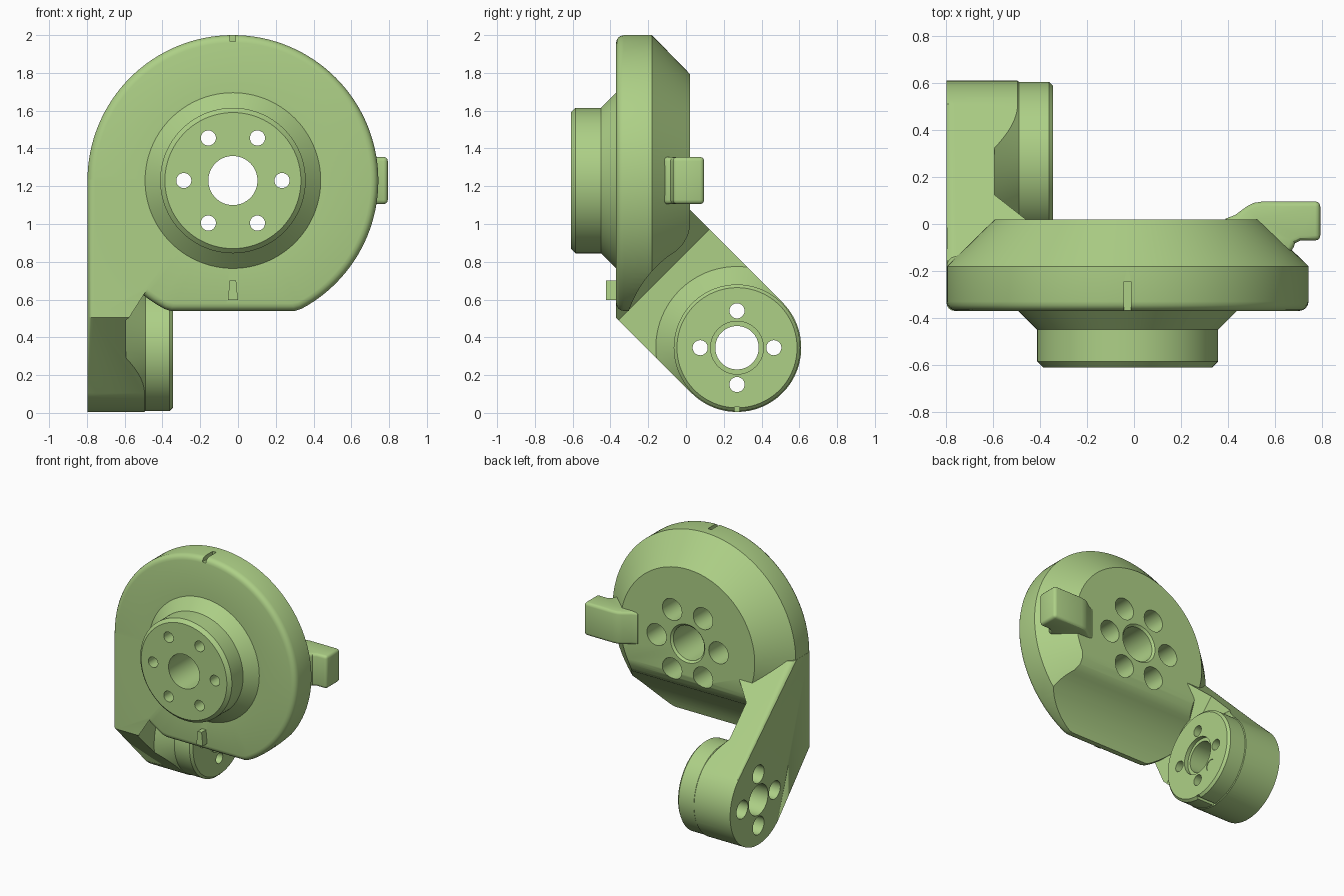
import bpy, bmesh
from math import sin, cos, pi, radians, sqrt

if "Cube" in bpy.data.objects:
    bpy.data.objects.remove(bpy.data.objects["Cube"])

CX, CZ = -0.027, 1.23        # disc axis (along y)
BY, BZ, BR = 0.27, 0.345, 0.34   # boss axis (along x) and radius
X0 = -0.798                  # outer face of the arm

mat = bpy.data.materials.new("green")
mat.diffuse_color = (0.42, 0.63, 0.24, 1)
mat.use_nodes = True
mat.node_tree.nodes["Principled BSDF"].inputs["Base Color"].default_value = mat.diffuse_color


def finish(name, bm):
    bmesh.ops.recalc_face_normals(bm, faces=bm.faces)
    me = bpy.data.meshes.new(name)
    bm.to_mesh(me)
    bm.free()
    ob = bpy.data.objects.new(name, me)
    bpy.context.collection.objects.link(ob)
    me.materials.append(mat)
    return ob


def loft(rings):
    bm = bmesh.new()
    vr = [[bm.verts.new(p) for p in r] for r in rings]
    n = len(vr[0])
    for a, b in zip(vr, vr[1:]):
        for i in range(n):
            j = (i + 1) % n
            bm.faces.new((a[i], a[j], b[j], b[i]))
    bm.faces.new(vr[0])
    bm.faces.new(vr[-1][::-1])
    return bm


def prism(name, pts, lo, hi, place):
    return finish(name, loft([[place(a, b, h) for a, b in pts] for h in (lo, hi)]))


def along_x(a, b, h): return (h, a, b)
def along_z(a, b, h): return (a, b, h)
def along_y(a, b, h): return (a, h, b)


def revolve(name, prof, axis, c, n=32):
    """prof holds (radius, axial position); c is the centre in the cross plane."""
    place = along_y if axis == 'Y' else along_x
    return finish(name, loft([[place(c[0] + r * cos(2 * pi * i / n), c[1] + r * sin(2 * pi * i / n), h)
                               for i in range(n)] for r, h in prof]))


def box(name, x, y, z):
    return prism(name, [(x[0], y[0]), (x[1], y[0]), (x[1], y[1]), (x[0], y[1])], z[0], z[1], along_z)


def boolean(ob, other, op='DIFFERENCE'):
    m = ob.modifiers.new("b", 'BOOLEAN')
    m.object, m.operation, m.solver = other, op, 'EXACT'
    apply(ob)
    bpy.data.objects.remove(other)


def apply(ob):
    bpy.ops.object.select_all(action='DESELECT')
    bpy.context.view_layer.objects.active = ob
    ob.select_set(True)
    for m in list(ob.modifiers):
        bpy.ops.object.modifier_apply(modifier=m.name)


# disc with rounded front rim, chamfered back and raised hub
body = revolve("joint_body", [(0.565, 0.02), (0.77, -0.18), (0.77, -0.33), (0.766, -0.346), (0.758, -0.358),
                              (0.746, -0.366), (0.73, -0.37), (0.465, -0.37), (0.385, -0.45),
                              (0.385, -0.585), (0.36, -0.61)], 'Y', (CX, CZ), 128)
# flatten the bottom, keeping the rim rounding
for v in body.data.vertices:
    r = sqrt((v.co.x - CX) ** 2 + (v.co.z - CZ) ** 2)
    if r > 0.7:
        v.co.z = max(v.co.z, 0.54 + 0.77 - r)

# curved clearance at the lower back of the disc
arc = [(BY + 0.605 * cos(radians(a)), BZ + 0.605 * sin(radians(a))) for a in range(122, 166, 3)]
pts = [(0.03, 1.03), (0.02, 0.98), (0.01, 0.94), (-0.015, 0.895)] + arc + [(-0.314, 0.4), (0.5, 0.4), (0.5, 1.03)]
boolean(body, prism("clearance", pts, -0.95, 1, along_x))

# slanted arm ending in the round boss
k = BR / sqrt(2)
ring = [(BY + BR * cos(radians(a)), BZ + BR * sin(radians(a))) for a in range(-135, 46, 4)]
top = BY + BZ + 2 * k
outline = ring + [(top - 1.235, 1.235), (-0.37, 1.235), (-0.37, BY + BZ - 2 * k + 0.37)]
bm = loft([[along_x(a, b, h) for a, b in outline] for h in (X0, -0.345)])
edges = [e for e in bm.edges if all(v.co.x < X0 + 0.001 for v in e.verts)
         and not all(v.co.z > 1.2 for v in e.verts)]
bmesh.ops.bevel(bm, geom=edges, offset=0.035, segments=4, profile=0.5, affect='EDGES')
arm = finish("arm", bm)

# pocket between the disc and the boss, with a ramp and a conical flank
pocket = prism("pocket", [(-0.593, -0.60), (-0.25, -0.98), (-0.25, 0.7), (-0.593, 0.7)], -1, 2,
               lambda x, s, t: (x, (t + s) / sqrt(2), (t - s) / sqrt(2)))
boolean(pocket, revolve("flank", [(0.455, -0.62), (0.335, -0.49), (0.335, -0.362), (0.318, -0.345),
                                  (0.318, -0.2)], 'X', (BY, BZ), 96))
boolean(arm, pocket)
boolean(body, arm, 'UNION')

# side lug
lug = prism("side_lug", [(0.38, 0.0), (0.39, 0.023), (0.43, 0.038), (0.48, 0.075), (0.51, 0.09), (0.55, 0.096),
                         (0.793, 0.096), (0.793, -0.07), (0.71, -0.07), (0.685, -0.082), (0.672, -0.12),
                         (0.5, -0.12)], 1.105, 1.355, along_z)
m = lug.modifiers.new("round", 'BEVEL')
m.width, m.segments, m.angle_limit = 0.022, 3, radians(50)
apply(lug)
boolean(body, lug, 'UNION')

# small pointer on the front face
boolean(body, prism("pointer", [(-0.054, 0.597), (0.0, 0.597), (-0.01, 0.7), (-0.044, 0.7)],
                    -0.423, -0.34, along_y), 'UNION')

# centre bores
boolean(body, revolve("bore", [(0.13, -0.8), (0.13, 0.005), (0.16, 0.035)], 'Y', (CX, CZ), 64))
boolean(body, revolve("boss_bore", [(0.115, -1), (0.115, -0.375), (0.14, -0.375), (0.14, -0.2)], 'X', (BY, BZ), 64))

# bolt holes with counterbores at the rear
for i in range(6):
    a = i * pi / 3
    c = (CX + 0.26 * cos(a), CZ + 0.26 * sin(a))
    boolean(body, revolve("bolt", [(0.04, -0.8), (0.04, -0.2), (0.082, -0.2), (0.082, 0.2)], 'Y', c))
for i in range(4):
    a = i * pi / 2
    c = (BY + 0.195 * cos(a), BZ + 0.195 * sin(a))
    boolean(body, revolve("bolt", [(0.068, -1), (0.068, -0.58), (0.04, -0.58), (0.04, -0.2)], 'X', c))

# index marks
boolean(body, revolve("dimple", [(0.045, -0.35), (0.045, -0.2)], 'X', (0.41, 0.205)))
boolean(body, box("top_notch", (-0.042, -0.012), (-0.5, -0.245), (1.965, 2.1)))
boolean(body, box("boss_notch", (-0.5, -0.2), (0.257, 0.283), (-0.1, 0.03)))

apply(body)
bpy.ops.object.shade_smooth_by_angle(angle=radians(30))
